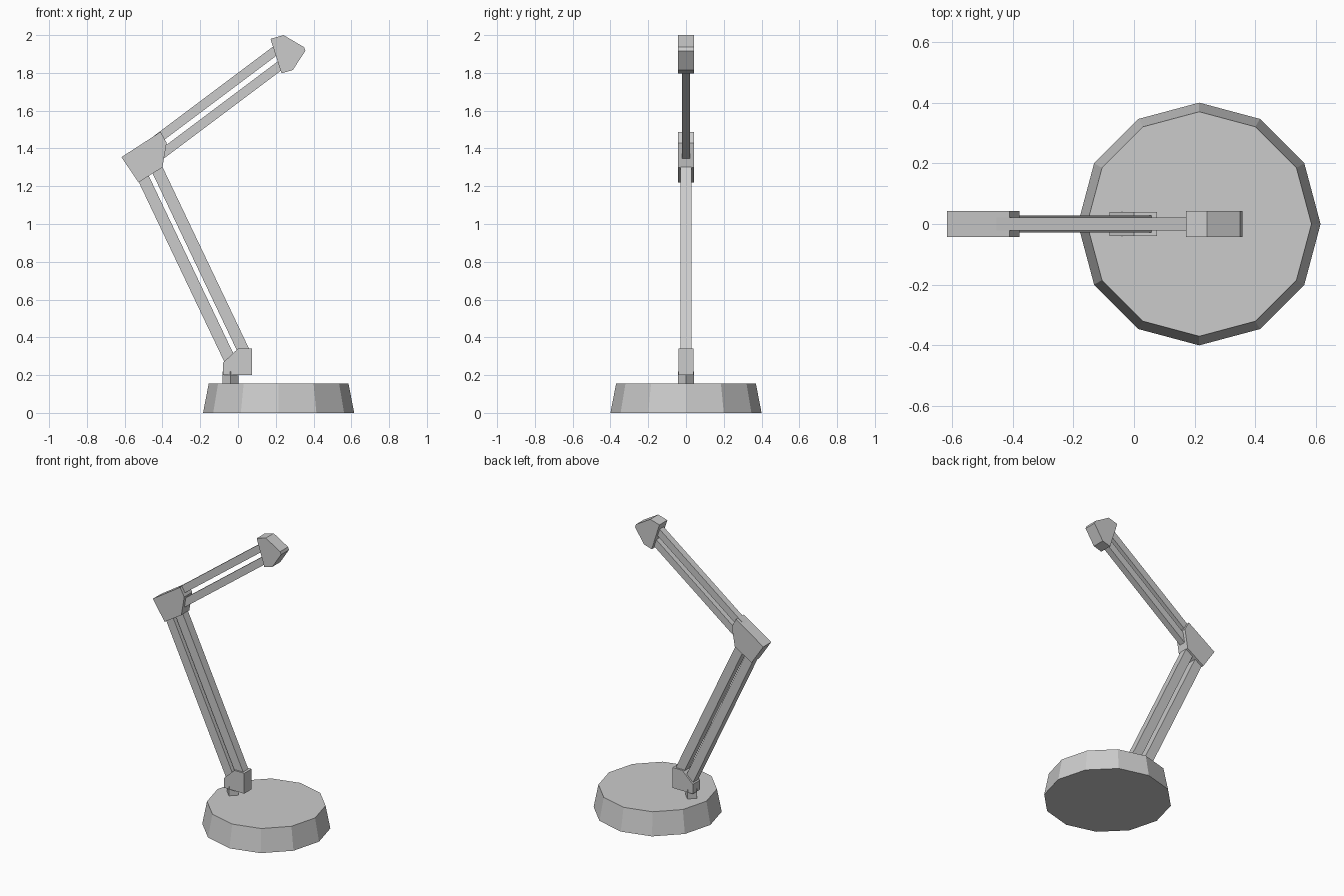
import bpy, bmesh
from math import radians
from mathutils import Matrix, Vector

if "Cube" in bpy.data.objects:
    bpy.data.objects.remove(bpy.data.objects["Cube"])


def finish(bm, name):
    bmesh.ops.recalc_face_normals(bm, faces=bm.faces)
    mesh = bpy.data.meshes.new(name)
    bm.to_mesh(mesh)
    bm.free()
    obj = bpy.data.objects.new(name, mesh)
    bpy.context.collection.objects.link(obj)
    return obj


def plate(name, profile, half_depth):
    """Extrude an x-z profile symmetrically along y."""
    bm = bmesh.new()
    face = bm.faces.new([bm.verts.new((x, -half_depth, z)) for x, z in profile])
    ext = bmesh.ops.extrude_face_region(bm, geom=[face])
    moved = [v for v in ext["geom"] if isinstance(v, bmesh.types.BMVert)]
    bmesh.ops.translate(bm, verts=moved, vec=(0, 2 * half_depth, 0))
    return finish(bm, name)


def prism(name, sides, r_bottom, r_top, x, z0, z1):
    """Upright n-sided frustum with a corner pointing along +x."""
    bm = bmesh.new()
    bmesh.ops.create_cone(bm, cap_ends=True, segments=sides,
                          radius1=r_bottom, radius2=r_top, depth=z1 - z0,
                          matrix=Matrix.Translation((x, 0, (z0 + z1) / 2)))
    return finish(bm, name)


def bar_pair(name, centre, direction, start, end, offset, width, half_depth):
    """Two parallel bars running along direction in the x-z plane."""
    c, d = Vector(centre), Vector(direction).normalized()
    n = Vector((-d.y, d.x))
    h = width / 2
    for i, side in enumerate((1, -1), 1):
        m = c + n * side * offset
        plate(f"{name}_{i}", [m + d * start - n * h, m + d * end - n * h,
                              m + d * end + n * h, m + d * start + n * h], half_depth)


# Base and swivel pin
prism("base", 12, 0.40, 0.37, 0.215, 0.0, 0.155)
prism("swivel_pin", 4, 0.042, 0.042, -0.04, 0.14, 0.22)

# Joints
plate("base_joint", [(-0.08, 0.2), (0.075, 0.2), (0.075, 0.34),
                     (0.0, 0.34), (-0.08, 0.265)], 0.04)
plate("elbow_joint", [(-0.617, 1.354), (-0.527, 1.22), (-0.40, 1.30),
                      (-0.378, 1.43), (-0.41, 1.488)], 0.043)
plate("head_joint", [(0.172, 1.98), (0.23, 1.798), (0.29, 1.815),
                     (0.357, 1.917), (0.35, 1.936), (0.241, 2.0)], 0.043)

# Arms
bar_pair("lower_arm_bar", (-0.234, 0.782), (-0.43, 0.903), -0.55, 0.57, 0.043, 0.062, 0.028)
bar_pair("upper_arm_bar", (-0.0875, 1.655), (0.8, 0.6), -0.45, 0.40, 0.039, 0.049, 0.022)
